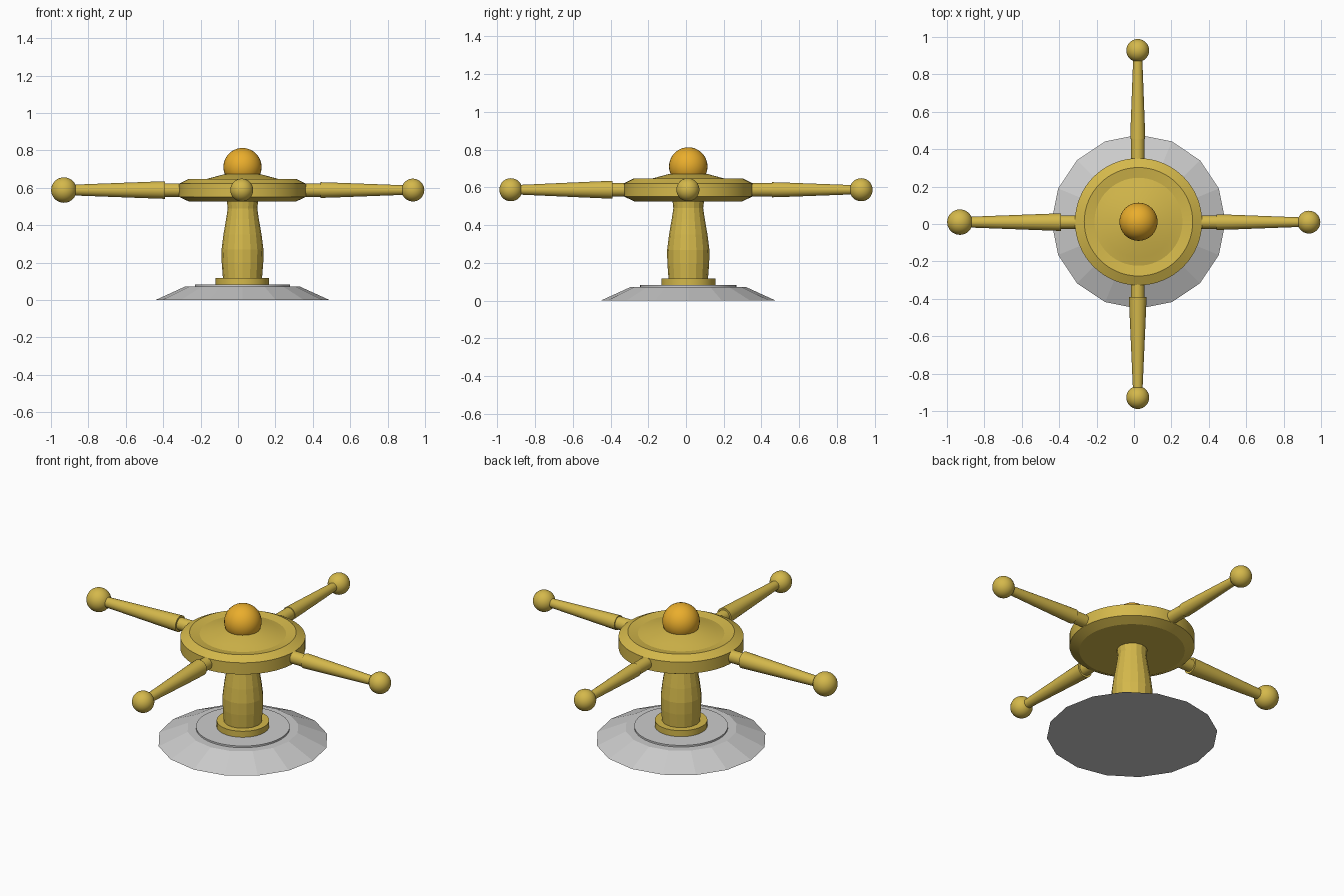
import bpy, bmesh, math
from mathutils import Matrix, Vector

if "Cube" in bpy.data.objects:
    bpy.data.objects.remove(bpy.data.objects["Cube"])

CX, CY = 0.024, 0.012      # hub axis
ARM_Z = 0.588


def material(name, rgb):
    m = bpy.data.materials.new(name)
    m.diffuse_color = (*rgb, 1)
    m.use_nodes = True
    m.node_tree.nodes["Principled BSDF"].inputs["Base Color"].default_value = m.diffuse_color
    return m


brass = material("brass", (0.66, 0.48, 0.07))
amber = material("amber", (0.82, 0.42, 0.025))


def finish(bm, name, mat=None, smooth=None):
    bmesh.ops.recalc_face_normals(bm, faces=bm.faces)
    me = bpy.data.meshes.new(name)
    bm.to_mesh(me)
    bm.free()
    ob = bpy.data.objects.new(name, me)
    bpy.context.collection.objects.link(ob)
    if mat:
        me.materials.append(mat)
    if smooth:
        bpy.ops.object.select_all(action='DESELECT')
        ob.select_set(True)
        bpy.context.view_layer.objects.active = ob
        bpy.ops.object.shade_smooth_by_angle(angle=math.radians(smooth))
    return ob


def lathe(name, profile, sides, mat=None, smooth=None, matrix=None):
    """Closed solid turned from (radius, height) points, listed bottom to top."""
    matrix = matrix or Matrix.Translation((CX, CY, 0))
    bm = bmesh.new()
    rings = []
    for r, z in profile:
        rings.append([bm.verts.new(matrix @ Vector((r * math.cos(a), r * math.sin(a), z)))
                      for a in (2 * math.pi * i / sides for i in range(sides))])
    for low, high in zip(rings, rings[1:]):
        for i in range(sides):
            j = (i + 1) % sides
            bm.faces.new((low[i], low[j], high[j], high[i]))
    bm.faces.new(rings[0][::-1])
    bm.faces.new(rings[-1])
    return finish(bm, name, mat, smooth)


def ball(name, centre, r, mat):
    bm = bmesh.new()
    bmesh.ops.create_uvsphere(bm, u_segments=32, v_segments=20, radius=r,
                              matrix=Matrix.Translation(centre))
    return finish(bm, name, mat, 40)


# Wall flange: 16-sided base, thin plate and collar
lathe("base_flange", [(0.465, 0), (0.305, 0.073)], 16)
lathe("base_plate", [(0.255, 0.06), (0.255, 0.083)], 48, smooth=30)
lathe("collar", [(0.143, 0.07), (0.143, 0.119)], 32, brass, 30)

# Bulging stem
lathe("stem", [(0.104, 0.11), (0.111, 0.20), (0.112, 0.27), (0.102, 0.35),
               (0.088, 0.43), (0.079, 0.49), (0.085, 0.54)], 16, brass)

# Hub disc with bevelled rim, shallow dish and raised centre
lathe("hub", [(0.287, 0.527), (0.34, 0.552), (0.34, 0.622), (0.29, 0.647),
              (0.235, 0.638), (0.19, 0.648), (0.10, 0.672), (0.04, 0.678)], 64, brass, 20)
ball("hub_knob", (CX, CY, 0.711), 0.102, amber)

# Four spokes: name, angle, step position, tip ball position, ball radius, root and tip radius
spokes = [
    ("right", 0, 0.44, 0.935, 0.061, 0.042, 0.025),
    ("back", 90, 0.455, 0.928, 0.061, 0.040, 0.024),
    ("left", 180, 0.39, 0.931, 0.068, 0.047, 0.028),
    ("front", 270, 0.39, 0.928, 0.061, 0.047, 0.025),
]
for name, deg, step, tip, ball_r, root_r, tip_r in spokes:
    a = math.radians(deg)
    offset = Vector((0.0 if deg % 180 == 0 else 0.02,
                     CY - 0.002 if deg % 180 == 0 else 0.0, ARM_Z))
    place = (Matrix.Translation(offset) @ Matrix.Rotation(a, 4, 'Z')
             @ Matrix.Rotation(math.pi / 2, 4, 'Y'))
    lathe(name + "_stub", [(0.036, 0.25), (0.036, step + 0.02)], 24, brass, 30, place)
    lathe(name + "_spoke", [(root_r, step), (root_r * 0.95, step + 0.07),
                            (tip_r, tip - 0.03)], 24, brass, 30, place)
    ball(name + "_ball", place @ Vector((0, 0, tip)), ball_r, brass)
